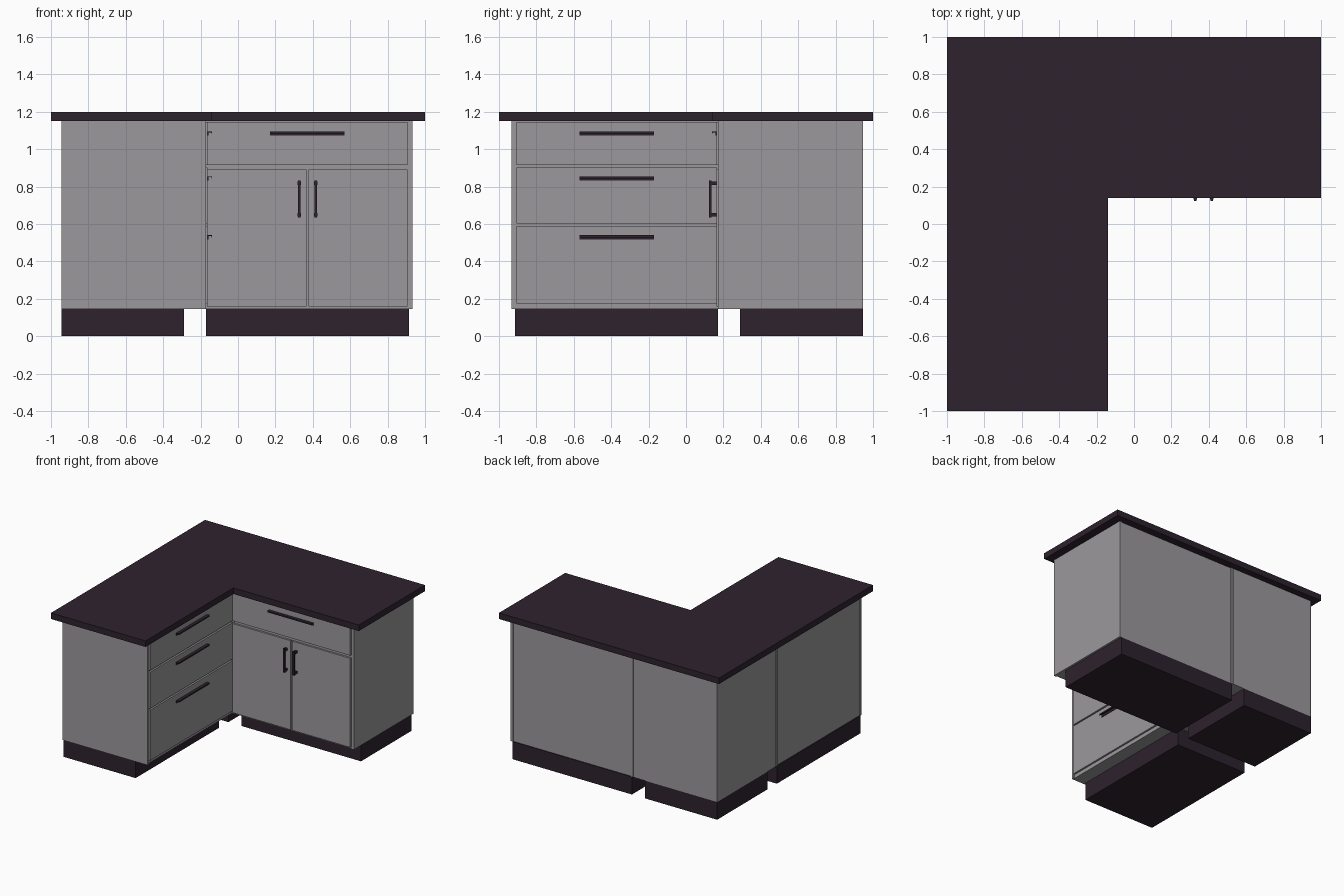
import bpy
import bmesh

old = bpy.data.objects.get("Cube")
if old:
    bpy.data.objects.remove(old, do_unlink=True)


def material(name, rgb):
    m = bpy.data.materials.new(name)
    m.use_nodes = True
    m.diffuse_color = (*rgb, 1)
    m.node_tree.nodes["Principled BSDF"].inputs["Base Color"].default_value = (*rgb, 1)
    return m


GREY = material("warm_grey", (0.33, 0.318, 0.33))
DARK = material("dark_plum", (0.027, 0.016, 0.027))


def swap(p):
    """Reflect a point from the back run onto the side run."""
    return (-p[1], -p[0], p[2])


def same(p):
    return p


def prism(name, bottom, offset, mat, place=same):
    """Extrude a flat outline along an offset."""
    bm = bmesh.new()
    face = bm.faces.new([bm.verts.new(p) for p in bottom])
    out = bmesh.ops.extrude_face_region(bm, geom=[face], use_keep_orig=True)
    top = [v for v in out["geom"] if isinstance(v, bmesh.types.BMVert)]
    bmesh.ops.translate(bm, verts=top, vec=offset)
    for v in bm.verts:
        v.co = place(v.co.copy())
    bmesh.ops.recalc_face_normals(bm, faces=bm.faces)
    mesh = bpy.data.meshes.new(name)
    bm.to_mesh(mesh)
    bm.free()
    mesh.materials.append(mat)
    obj = bpy.data.objects.new(name, mesh)
    bpy.context.collection.objects.link(obj)
    return obj


def box(name, x, y, z, mat, place=same):
    outline = [(x[0], y[0], z[0]), (x[1], y[0], z[0]), (x[1], y[1], z[0]), (x[0], y[1], z[0])]
    return prism(name, outline, (0, 0, z[1] - z[0]), mat, place)


BODY_Z = (0.145, 1.15)
PLINTH_Z = (0, 0.145)
FRONT_Y = (0.163, 0.178)
FRONT_X = (-0.165, 0.906)


def cabinet(label, place):
    """Carcass with side panels, recessed back and plinth."""
    box(label + "_carcass", (-0.16, 0.912), (0.18, 0.938), BODY_Z, GREY, place)
    box(label + "_inner_side", (-0.18, -0.16), (0.178, 0.945), BODY_Z, GREY, place)
    box(label + "_outer_side", (0.912, 0.932), (0.172, 0.945), BODY_Z, GREY, place)
    box(label + "_plinth", (-0.17, 0.915), (0.29, 0.945), PLINTH_Z, DARK, place)


def drawer(label, z, pull_z, place):
    """Drawer front with a hooked ledge pull."""
    box(label + "_front", FRONT_X, FRONT_Y, z, GREY, place)
    y, t = FRONT_Y[0], 0.005
    hook = [(y, -0.012), (y, 0.01), (y - 0.024, 0.01), (y - 0.024, -0.002),
            (y - 0.02, -0.002), (y - 0.02, t), (y - t, t), (y - t, -0.012)]
    prism(label + "_pull", [(0.17, a, pull_z + b) for a, b in hook], (0.4, 0, 0), DARK, place)


# Back run: one drawer above two doors
cabinet("door_cabinet", same)
drawer("top_drawer", (0.915, 1.145), 1.085, same)
for side, x, hx in (("right", (-0.165, 0.365), 0.328), ("left", (0.377, 0.906), 0.416)):
    box(side + "_door", x, FRONT_Y, (0.16, 0.892), GREY)
    box(side + "_door_handle", (hx - 0.007, hx + 0.007), (0.124, 0.136), (0.635, 0.832), DARK)
    for part, z in (("lower", 0.65), ("upper", 0.817)):
        box(f"{side}_door_{part}_post", (hx - 0.01, hx + 0.01), (0.13, 0.163),
            (z - 0.009, z + 0.009), DARK)

# Side run: three drawers
cabinet("drawer_cabinet", swap)
drawer("upper_drawer", (0.915, 1.145), 1.085, swap)
drawer("middle_drawer", (0.602, 0.902), 0.845, swap)
drawer("lower_drawer", (0.175, 0.59), 0.53, swap)

# Corner unit
box("corner_carcass", (-0.945, -0.186), (0.186, 0.945), BODY_Z, GREY)
box("corner_plinth", (-0.945, -0.29), (0.29, 0.945), PLINTH_Z, DARK)

# L-shaped worktop
corner = [(-1, -1), (-0.14, -1), (-0.14, 0.14), (1, 0.14), (1, 1), (-1, 1)]
prism("worktop", [(x, y, 1.15) for x, y in corner], (0, 0, 0.05), DARK)
